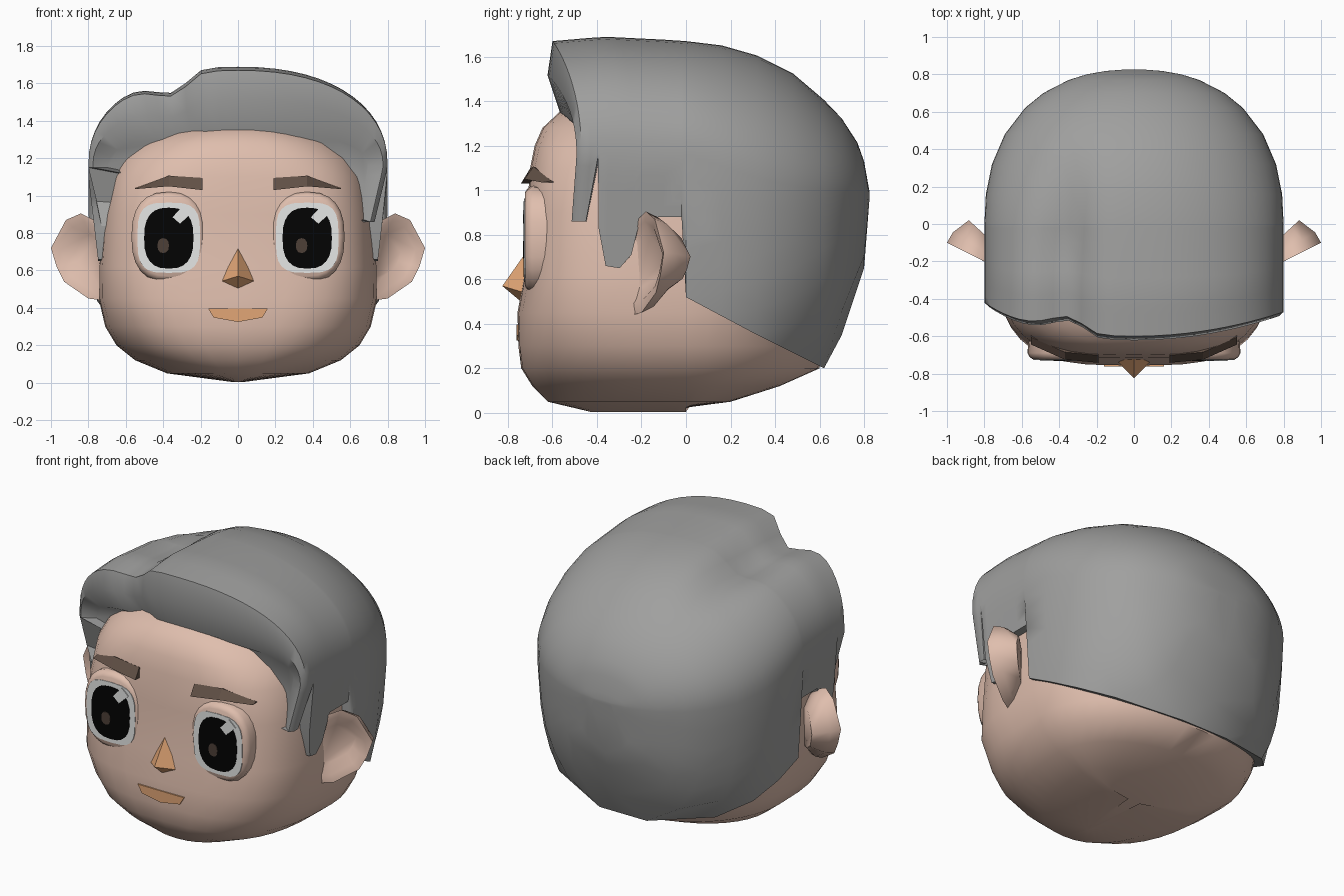
import bpy, bmesh, math

if "Cube" in bpy.data.objects:
    bpy.data.objects.remove(bpy.data.objects["Cube"])


def mat(name, r, g, b):
    m = bpy.data.materials.new(name)
    m.diffuse_color = (r, g, b, 1)
    m.use_nodes = True
    m.node_tree.nodes["Principled BSDF"].inputs["Base Color"].default_value = m.diffuse_color
    return m


SKIN = mat("skin", .74, .515, .42)
HAIR = mat("grey hair", .35, .35, .345)
WHITE = mat("eye white", .87, .88, .87)
BLACK = mat("pupil black", .001, .001, .001)
IRIS = mat("iris brown", .075, .05, .038)
BROW = mat("brow brown", .12, .08, .06)
TAN = mat("nose and mouth tan", .76, .38, .18)


def make(name, verts, faces, material, smooth=None):
    me = bpy.data.meshes.new(name)
    me.from_pydata(verts, [], faces)
    bm = bmesh.new()
    bm.from_mesh(me)
    bmesh.ops.remove_doubles(bm, verts=bm.verts, dist=1e-5)
    bmesh.ops.recalc_face_normals(bm, faces=bm.faces)
    bm.to_mesh(me)
    bm.free()
    me.materials.append(material)
    ob = bpy.data.objects.new(name, me)
    bpy.context.collection.objects.link(ob)
    if smooth:
        bpy.ops.object.select_all(action='DESELECT')
        ob.select_set(True)
        bpy.context.view_layer.objects.active = ob
        bpy.ops.object.shade_smooth_by_angle(angle=math.radians(smooth))
    return ob


def loft(name, rings, material, smooth=None):
    n = len(rings[0])
    verts = [p for r in rings for p in r]
    faces = [(i * n + j, i * n + (j + 1) % n, (i + 1) * n + (j + 1) % n, (i + 1) * n + j)
             for i in range(len(rings) - 1) for j in range(n)]
    faces += [tuple(range(n)), tuple(range(len(verts) - n, len(verts)))]
    return make(name, verts, faces, material, smooth)


def lerp(table, v):
    if v <= table[0][0]:
        return table[0][1]
    for (a, p), (b, q) in zip(table, table[1:]):
        if v <= b:
            return p + (q - p) * (v - a) / (b - a)
    return table[-1][1]


def spow(v, e):
    return math.copysign(abs(v) ** e, v)


# Head: horizontal rounded-square rings (z, half width, front y, back y, squareness)
rings = []
for z, w, yf, yb, n in [(.005, .04, -.43, -.15, 2), (.05, .38, -.62, .2, 2.3), (.12, .55, -.69, .42, 2.6),
                        (.2, .65, -.74, .6, 2.8), (.3, .71, -.753, .61, 3), (.45, .745, -.757, .65, 3.4),
                        (.62, .745, -.726, .7, 3.6), (.9, .725, -.716, .7, 3.6), (1.1, .69, -.70, .68, 3.4),
                        (1.2, .645, -.68, .62, 3), (1.28, .57, -.645, .55, 2.7), (1.35, .44, -.57, .45, 2.4),
                        (1.385, .25, -.42, .3, 2.2)]:
    ring = []
    for k in range(40):
        c, s = math.cos(k * math.pi / 20), math.sin(k * math.pi / 20)
        e = 2 / (n if s < 0 else 2.0)
        ex = 2 / n if s < 0 else e
        ring.append((w * spow(c, ex), -yf * spow(s, e) if s < 0 else yb * spow(s, e), z))
    rings.append(ring)
loft("head", rings, SKIN, 60)

# Hair: vertical sections along y, with a ragged lower edge for the sideburns
TOP = [(-.47, 1.67), (-.3, 1.69), (0, 1.67), (.25, 1.64), (.53, 1.5), (.75, 1.27), (.8, 1.13), (.825, .99)]
LOW = [(-.47, .86), (-.43, .86), (-.395, 1.15), (-.385, .83), (-.35, .66), (-.29, .65), (-.24, .71), (-.2, .88),
       (-.02, .88), (0, .52), (.32, .35), (.62, .2), (.7, .35), (.8, .65), (.825, .97)]
LEFT_LOW = [(-.47, 1.15), (-.43, .97), (-.385, .8)]
BACK = [(.2, .63), (.35, .7), (.65, .8), (.97, .826)]


def half_width(y, z):
    if y < -.39:
        return lerp([(.86, .73), (1.15, .8)], z)
    if y < -.01:
        return lerp([(.63, .745), (1.1, .8)], z)
    u = min(1, max(0, y) / lerp(BACK, z))
    return lerp([(.2, .69), (.35, .745), (.5, .775), (.9, .8)], z) * (1 - u ** 2.3) ** (1 / 2.3)


def hair_ring(y, y_shape, hs=1, ws=1):
    zm = lerp([(0, 1.16), (.4, 1.03), (.825, .98)], y)
    w = half_width(y_shape, zm)
    h = (lerp(TOP, y_shape) - zm) * hs
    e = 2 / lerp([(-.3, 2.25), (.25, 2.0)], y)
    pts = []
    for side in (1, -1):
        low = lerp(LOW, y_shape)
        if side < 0 and y_shape < -.384:
            low = lerp(LEFT_LOW, y_shape)
        col = []
        for i in range(6):
            z = low + (zm - low) * i / 6
            col.append((side * half_width(y_shape, z), z))
        if side > 0:
            pts += col
            pts += [(w * spow(math.cos(math.pi * k / 30), e), zm + h * abs(math.sin(math.pi * k / 30)) ** e)
                    for k in range(31)]
        else:
            pts += col[::-1]
    out = []
    for x, z in pts:
        u = min(1, abs(x) / max(w, .01))
        d = x + .34                       # side parting
        g = math.exp(-(d / (.09 if d > 0 else .16)) ** 2) if z > zm else 0
        front = min(1, max(0, (-y - .1) / .37))
        shift = front * (-.13 * (1 - u * u) + .08 * g)
        if x < 0:                         # left corner is swept back
            shift += front * .05 * u ** 6
        dip = .1 * g * lerp([(-.1, 1), (.45, 0)], y) * hs
        out.append((x * ws, y + shift, z - dip))
    return out


rings = [hair_ring(-.445, -.47, .37, .87), hair_ring(-.492, -.47, .7, .97)]
rings += [hair_ring(y, y) for y in (-.47, -.43, -.395, -.385, -.35, -.29, -.24, -.2, -.1, -.02, 0, .16, .32, .48,
                                    .62, .7, .77, .8, .818, .825)]
loft("hair", rings, HAIR, 50)

# Ears: outline in front view, leaning backwards, with a soft hollow and rounded back
OUT = [(.72, .85), (.77, .87), (.84, .905), (.92, .87), (1.0, .72), (.97, .62), (.93, .54), (.8, .45), (.72, .44)]


def ear_ring(scale, dy, s):
    return [(s * (.74 + (x - .74) * scale), -.2 + (x - .8) * .5 + dy, .68 + (z - .68) * scale) for x, z in OUT]


for s, side in ((1, "right"), (-1, "left")):
    loft(side + "_ear", [ear_ring(.5, .02, s), ear_ring(.8, -.005, s), ear_ring(1, 0, s), ear_ring(.88, .055, s),
                         ear_ring(.55, .12, s)], SKIN, 60)


def oval(cx, cz, rx, rz, y, n=2.5, count=24):
    e = 2 / n
    return [(cx + rx * spow(math.cos(2 * math.pi * k / count), e), y,
             cz + rz * spow(math.sin(2 * math.pi * k / count), e)) for k in range(count)]


def plate(name, outline, material, depth=.006):
    return loft(name, [outline, [(x, y + depth, z) for x, y, z in outline]], material)


for cx, side in ((.37, "right"), (-.37, "left")):
    # Eyes: skin rim, white, pupil, iris spot and glint
    loft(side + "_eye_rim", [oval(cx, .78, .2 - r, .24 - r, y)
                             for r, y in ((.01, -.58), (0, -.69), (.012, -.712), (.03, -.724))], SKIN, 50)
    plate(side + "_eye_white", oval(cx, .775, .168, .188, -.727, 3.4), WHITE)
    plate(side + "_pupil", oval(cx, .773, .132, .163, -.730, 2.6), BLACK)
    plate(side + "_iris_spot", oval(cx - .03, .733, .031, .04, -.733, 2.3, 12), IRIS)
    a = [(.02, .885), (.06, .85), (.125, .91), (.08, .95)]
    plate(side + "_glint", [(cx + x, -.733, z) for x, z in a], WHITE)
    # Eyebrows: bent wedges
    s = 1 if cx > 0 else -1
    loft(side + "_eyebrow", [[(s * x, y, zb), (s * x, y + .04, zt), (s * x, y + .06, zt - .01), (s * x, y + .06, zb)]
                             for x, zt, zb, y in ((.55, 1.042, 1.035, -.645), (.37, 1.107, 1.05, -.725),
                                                  (.19, 1.095, 1.03, -.742))], BROW)

# Nose: faceted wedge
make("nose", [(0, -.72, .72), (-.112, -.71, .535), (0, -.825, .57), (.112, -.71, .535), (0, -.735, .495)],
     [(0, 1, 2), (0, 2, 3), (1, 4, 2), (2, 4, 3), (0, 3, 4, 1)], TAN)

# Mouth
plate("mouth", [(x, -.762, z) for x, z in ((-.16, .397), (.16, .397), (.13, .348), (0, .325), (-.13, .348))], TAN, .009)
